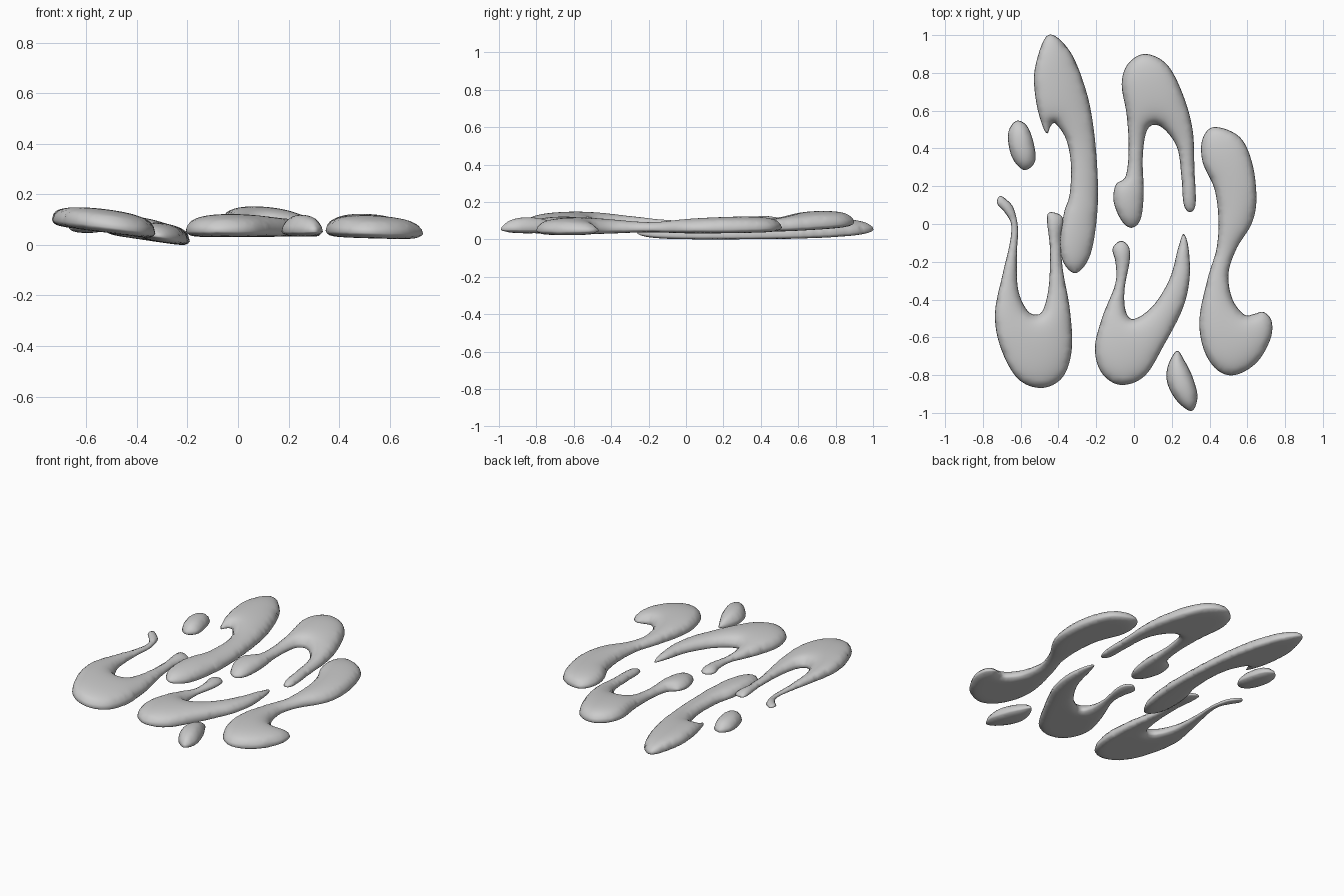
import bpy, bmesh, math
from mathutils import Vector
from mathutils.geometry import delaunay_2d_cdt

if "Cube" in bpy.data.objects:
    bpy.data.objects.remove(bpy.data.objects["Cube"])

STEP = 0.016      # interior point spacing
RIM = 0.006       # inset of the extra ring next to the rim
FALLOFF = 0.075   # how quickly the dome rises from the rim
BELLY = 0.022     # depth of the flat underside below the rim

grey = bpy.data.materials.new("soft_grey")
grey.diffuse_color = (0.6, 0.6, 0.6, 1)
grey.use_nodes = True
grey.node_tree.nodes["Principled BSDF"].inputs["Base Color"].default_value = grey.diffuse_color


def smooth_outline(flat, n=8):
    """Closed Catmull-Rom curve through the control points."""
    p = [Vector(flat[i:i + 2]) for i in range(0, len(flat), 2)]
    out = []
    for i in range(len(p)):
        a, b, c, d = (p[(i + k - 1) % len(p)] for k in range(4))
        for s in range(n):
            t = s / n
            out.append(0.5 * (2 * b + (c - a) * t + (2 * a - 5 * b + 4 * c - d) * t * t
                              + (3 * b - a - 3 * c + d) * t ** 3))
    return out


def inner_distance(x, y, loop):
    """Distance to the outline, or -1 outside it."""
    inside, best = False, 9.0
    px, py = loop[-1]
    for qx, qy in loop:
        if (qy > y) != (py > y) and x < (px - qx) * (y - qy) / (py - qy) + qx:
            inside = not inside
        best = min(best, (qx - x) ** 2 + (qy - y) ** 2)
        px, py = qx, qy
    return math.sqrt(best) if inside else -1


def blob(name, flat, base, slope=(0, 0), height=0.08):
    """Puffed drop: flat underside, round rim, domed top. base + slope give the underside plane."""
    outline = smooth_outline(flat)
    n = len(outline)
    loop = [(v.x, v.y) for v in outline]
    pts = list(outline)
    # ring just inside the rim
    for i in range(n):
        t = (outline[(i + 1) % n] - outline[i - 1]).normalized()
        for side in (1, -1):
            q = outline[i] + Vector((-t.y, t.x)) * RIM * side
            if inner_distance(q.x, q.y, loop) > RIM * 0.8:
                pts.append(q)
    # staggered interior points
    xs, ys = zip(*loop)
    row, y = 0, min(ys)
    while y < max(ys):
        x = min(xs) + (row % 2) * STEP / 2
        while x < max(xs):
            if inner_distance(x, y, loop) > 0.014:
                pts.append(Vector((x, y)))
            x += STEP
        y += STEP * 0.866
        row += 1
    edges = [(i, (i + 1) % n) for i in range(n)]
    verts, _, tris, *_ = delaunay_2d_cdt(pts, edges, [], 1, 1e-5)

    # neighbours and rim vertices
    count, links = {}, [set() for _ in verts]
    for f in tris:
        for i in range(len(f)):
            a, b = f[i - 1], f[i]
            links[a].add(b)
            links[b].add(a)
            k = (min(a, b), max(a, b))
            count[k] = count.get(k, 0) + 1
    rim = {i for k, c in count.items() if c == 1 for i in k}

    # inflate: relax a membrane pinned at the rim
    u = [0.0] * len(verts)
    cells = []
    for i, ls in enumerate(links):
        if ls and i not in rim:
            w = [(j, 1 / max((verts[j] - verts[i]).length_squared, 1e-7)) for j in ls]
            push = len(w) / (4 * FALLOFF ** 2)
            cells.append((i, w, push, push + sum(b for _, b in w)))
    for _ in range(130):
        for i, w, push, total in cells:
            u[i] = (push + sum(u[j] * b for j, b in w)) / total

    bm = bmesh.new()
    top, bottom = {}, {}
    for i, v in enumerate(verts):
        if not links[i]:
            continue
        z = base + slope[0] * v.x + slope[1] * v.y + BELLY
        top[i] = bm.verts.new((v.x, v.y, z + height * max(u[i], 0) ** 0.42))
        if i in rim:
            bottom[i] = top[i]
        else:
            t = min(1, u[i] * 2)
            bottom[i] = bm.verts.new((v.x, v.y, z - BELLY * math.sqrt(t * (2 - t))))
    for f in tris:
        bm.faces.new([top[i] for i in f])
        if any(i not in rim for i in f):
            bm.faces.new([bottom[i] for i in reversed(f)])
    bmesh.ops.recalc_face_normals(bm, faces=bm.faces[:])
    for f in bm.faces:
        f.smooth = True
    mesh = bpy.data.meshes.new(name)
    bm.to_mesh(mesh)
    bm.free()
    mesh.materials.append(grey)
    bpy.context.collection.objects.link(bpy.data.objects.new(name, mesh))


# Hooked blob, back left
blob("back_left_hook", [
    -.455, 1, -.525, .82, -.52, .66, -.488, .53, -.46, .48, -.44, .52, -.414, .53, -.36, .45,
    -.334, .32, -.34, .16, -.37, .06, -.39, -.08, -.375, -.2, -.308, -.26, -.234, -.17,
    -.197, .03, -.192, .24, -.213, .5, -.255, .71, -.34, .915], -.03, (-.15, 0))

# Cupped blob with thin curled arm, front left
blob("front_left_cup", [
    -.71, .148, -.725, .11, -.683, .06, -.651, 0, -.657, -.1, -.694, -.26, -.736, -.476,
    -.704, -.66, -.614, -.82, -.488, -.868, -.377, -.81, -.329, -.66, -.34, -.45, -.377, -.24,
    -.387, -.08, -.375, .02, -.4, .053, -.45, .06, -.46, .015, -.445, -.13, -.45, -.32,
    -.477, -.445, -.514, -.48, -.567, -.455, -.614, -.344, -.62, -.16, -.614, -.026,
    -.636, .08, -.673, .127], -.013, (-.13, 0))

# Arched blob, back middle
blob("back_middle_arch", [
    .057, .9, -.033, .846, -.065, .74, -.039, .58, -.028, .4, -.044, .254, -.097, .206,
    -.107, .116, -.065, .016, -.012, -.02, .035, .026, .051, .16, .046, .344, .062, .476,
    .1, .524, .162, .5, .23, .4, .252, .24, .263, .106, .294, .063, .326, .106, .32, .29,
    .31, .5, .257, .69, .173, .846], .037, (-.05, .045), .085)

# Cupped blob, front middle
blob("front_middle_cup", [
    -.07, -.09, -.113, -.13, -.097, -.21, -.1, -.32, -.17, -.5, -.207, -.66, -.17, -.79,
    -.07, -.852, .057, -.804, .162, -.635, .257, -.45, .294, -.29, .289, -.13, .263, -.053,
    .236, -.12, .189, -.29, .1, -.434, 0, -.503, -.044, -.46, -.05, -.344, -.023, -.196,
    -.028, -.12], .038)

# Long curved blob, right
blob("right_curve", [
    .426, .513, .363, .45, .363, .33, .426, .185, .447, .026, .437, -.13, .39, -.29,
    .347, -.5, .368, -.66, .437, -.77, .532, -.8, .648, -.735, .722, -.61, .728, -.513,
    .685, -.466, .638, -.476, .585, -.48, .522, -.4, .5, -.265, .543, -.13, .622, 0,
    .648, .13, .627, .317, .56, .46], .055, (-.03, .01))

# Loose droplets
blob("left_droplet", [
    -.625, .545, -.667, .476, -.646, .354, -.583, .286, -.525, .328, -.53, .423,
    -.567, .52], .05, height=.11)
blob("front_droplet", [
    .226, -.672, .178, -.757, .178, -.847, .23, -.94, .305, -.99, .336, -.915,
    .31, -.81, .268, -.725], .036, height=.12)

# Rest the lowest point on the ground
objs = list(bpy.context.collection.objects)
low = min(v.co.z for o in objs for v in o.data.vertices)
for o in objs:
    for v in o.data.vertices:
        v.co.z -= low
